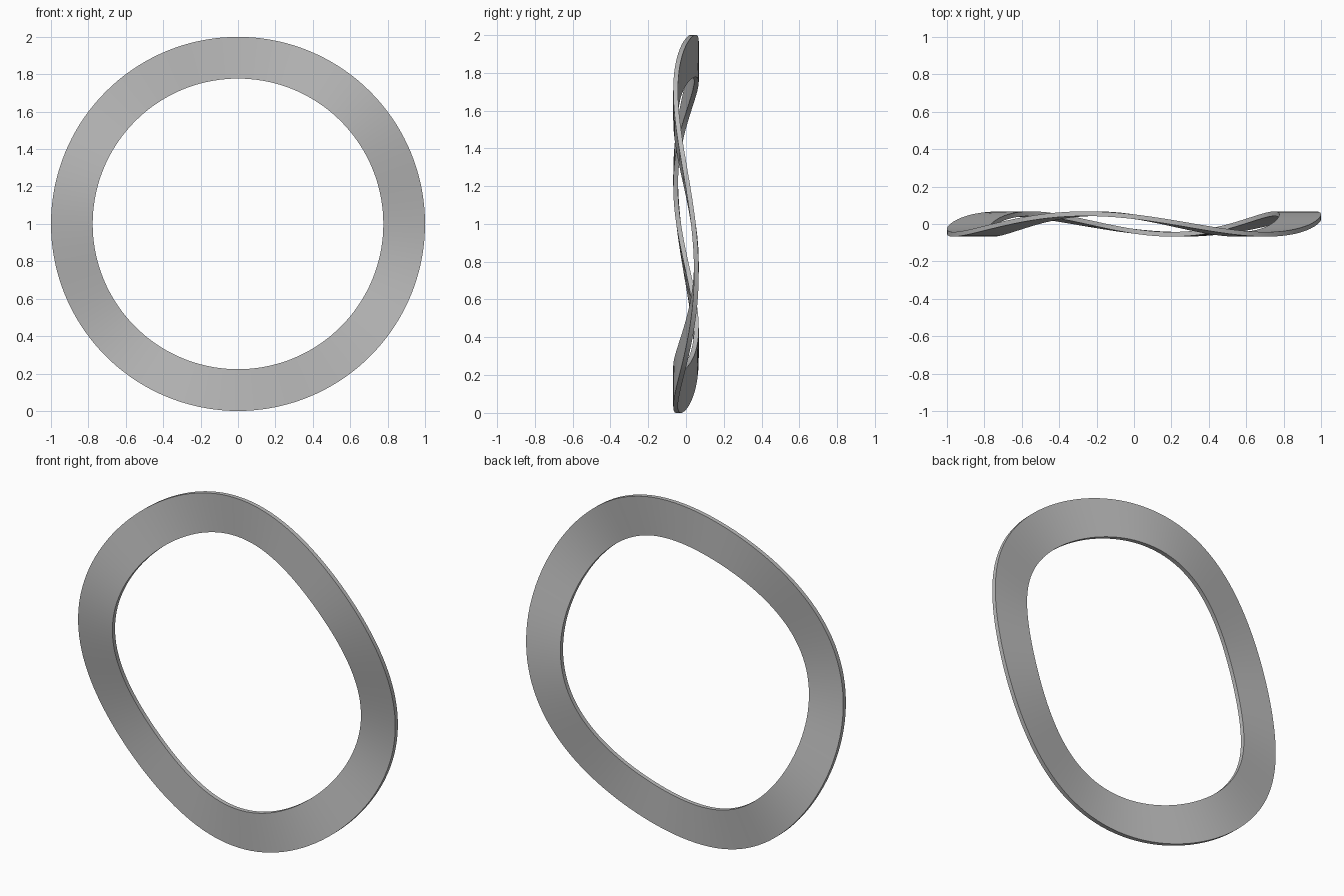
import bpy
import bmesh
from math import cos, sin, tau, radians

cube = bpy.data.objects.get("Cube")
if cube:
    bpy.data.objects.remove(cube, do_unlink=True)

OUTER, INNER = 1.0, 0.777
THICKNESS = 0.025
AMPLITUDE = 0.055
WAVES = 3
PHASE = radians(45)
SEGMENTS = 144

# Plain grey metal
metal = bpy.data.materials.new("grey_metal")
metal.use_nodes = True
grey = (0.5, 0.5, 0.5, 1)
metal.diffuse_color = grey
metal.node_tree.nodes["Principled BSDF"].inputs["Base Color"].default_value = grey

# Rectangular cross-section: (radius, depth offset)
half = THICKNESS / 2
profile = [(OUTER, -half), (OUTER, half), (INNER, half), (INNER, -half)]


def section(bm, angle):
    """One cross-section of the ring, shifted in depth by the wave."""
    wave = AMPLITUDE * cos(WAVES * angle + PHASE)
    return [bm.verts.new((r * cos(angle), wave + d, 1 + r * sin(angle)))
            for r, d in profile]


# Wavy ring: sections joined around the circle
bm = bmesh.new()
rings = [section(bm, tau * i / SEGMENTS) for i in range(SEGMENTS)]
for i, a in enumerate(rings):
    b = rings[(i + 1) % SEGMENTS]
    for j in range(len(profile)):
        k = (j + 1) % len(profile)
        bm.faces.new((a[j], a[k], b[k], b[j]))
bmesh.ops.recalc_face_normals(bm, faces=bm.faces)

mesh = bpy.data.meshes.new("wave_washer")
bm.to_mesh(mesh)
bm.free()
mesh.materials.append(metal)

washer = bpy.data.objects.new("wave_washer", mesh)
bpy.context.collection.objects.link(washer)

# Smooth faces with crisp rims
bpy.ops.object.select_all(action="DESELECT")
washer.select_set(True)
bpy.context.view_layer.objects.active = washer
bpy.ops.object.shade_smooth_by_angle(angle=radians(30))
